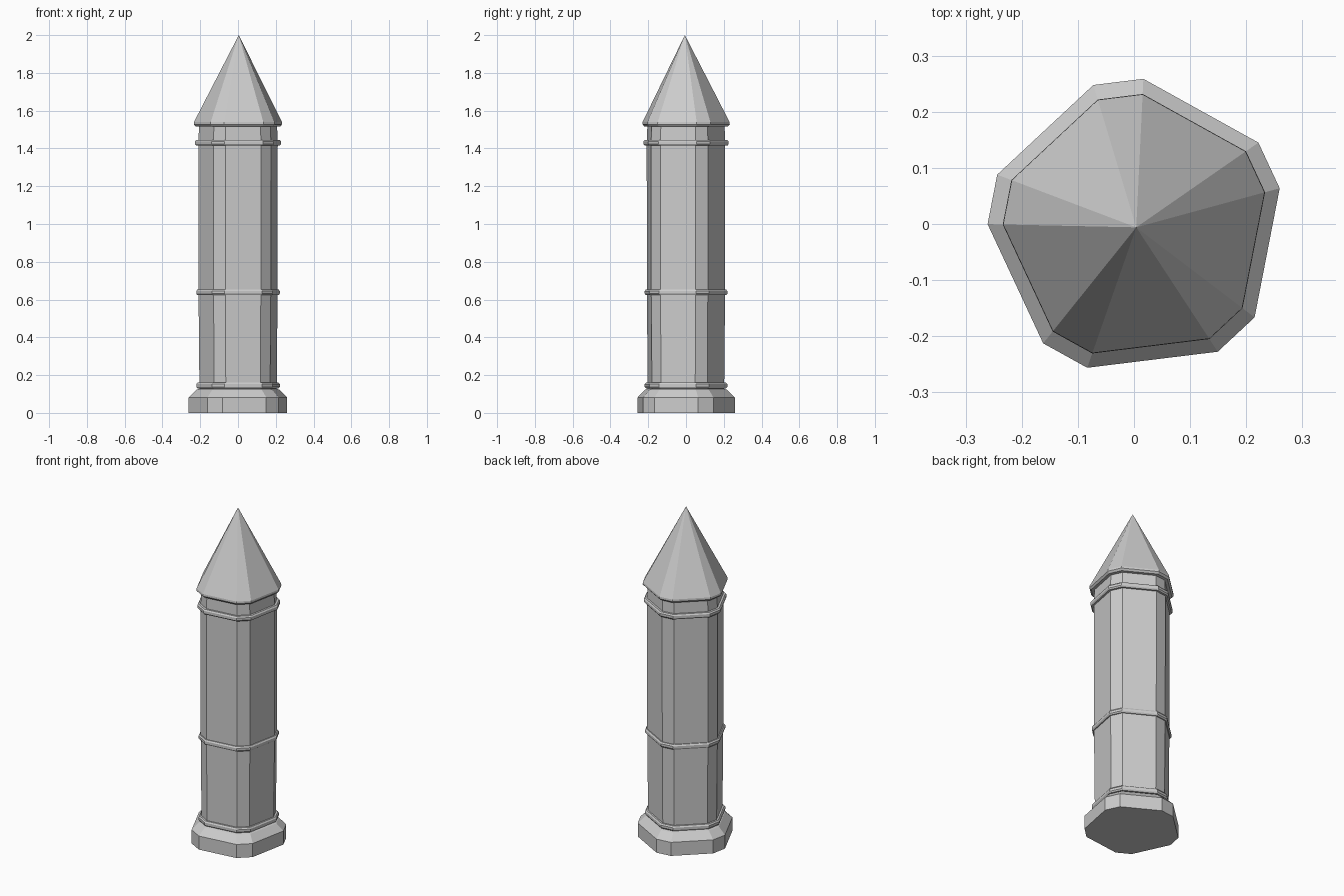
import bpy
import bmesh
from math import radians, cos, sin

cube = bpy.data.objects.get("Cube")
if cube:
    bpy.data.objects.remove(cube, do_unlink=True)

stone = bpy.data.materials.new("grey stone")
stone.use_nodes = True
GREY = (0.6, 0.6, 0.6, 1.0)
stone.diffuse_color = GREY
stone.node_tree.nodes["Principled BSDF"].inputs["Base Color"].default_value = GREY

CENTRE = (0.004, -0.006)
# Corner directions of a pentagon with cut corners
ANGLES = [radians(25 + 72 * i + side) for i in range(5) for side in (-9.75, 9.75)]


def loft(name, profile, closed=False):
    """Stack cut-corner pentagons through (radius, height) pairs; radius 0 is a point."""
    bm = bmesh.new()
    rows = []
    for r, z in profile:
        if r == 0:
            rows.append([bm.verts.new((0, 0, z))] * len(ANGLES))
        else:
            rows.append([bm.verts.new((r * cos(a), r * sin(a), z)) for a in ANGLES])
    pairs = list(zip(rows, rows[1:]))
    if closed:
        pairs.append((rows[-1], rows[0]))
    n = len(ANGLES)
    for low, high in pairs:
        for i in range(n):
            j = (i + 1) % n
            corners = [low[i], low[j], high[j], high[i]]
            bm.faces.new(list(dict.fromkeys(corners)))
    if not closed:
        bm.faces.new(rows[0][::-1])
        if profile[-1][0] > 0:
            bm.faces.new(rows[-1])
    bmesh.ops.recalc_face_normals(bm, faces=bm.faces)
    mesh = bpy.data.meshes.new(name)
    bm.to_mesh(mesh)
    bm.free()
    mesh.materials.append(stone)
    obj = bpy.data.objects.new(name, mesh)
    obj.location = (*CENTRE, 0)
    bpy.context.collection.objects.link(obj)
    return obj


# Plinth with a sloped shoulder
loft("plinth", [(0.265, 0), (0.265, 0.082), (0.224, 0.122), (0.2, 0.13)])

# Shaft, slightly tapered below the middle band
loft("shaft", [(0.208, 0.1), (0.213, 0.635), (0.214, 1.43), (0.21, 1.525)])

# Rounded bands around the shaft
for name, z, r in (("lower_band", 0.145, 0.225),
                   ("middle_band", 0.638, 0.225),
                   ("upper_band", 1.43, 0.232)):
    loft(name, [(0.2, z - 0.015), (r - 0.006, z - 0.015), (r, z - 0.007),
                (r, z + 0.007), (r - 0.006, z + 0.015), (0.2, z + 0.015)], closed=True)

# Pointed roof with a thin lip
loft("roof", [(0.2, 1.515), (0.228, 1.517), (0.238, 1.528), (0.237, 1.54), (0, 2.0)])
